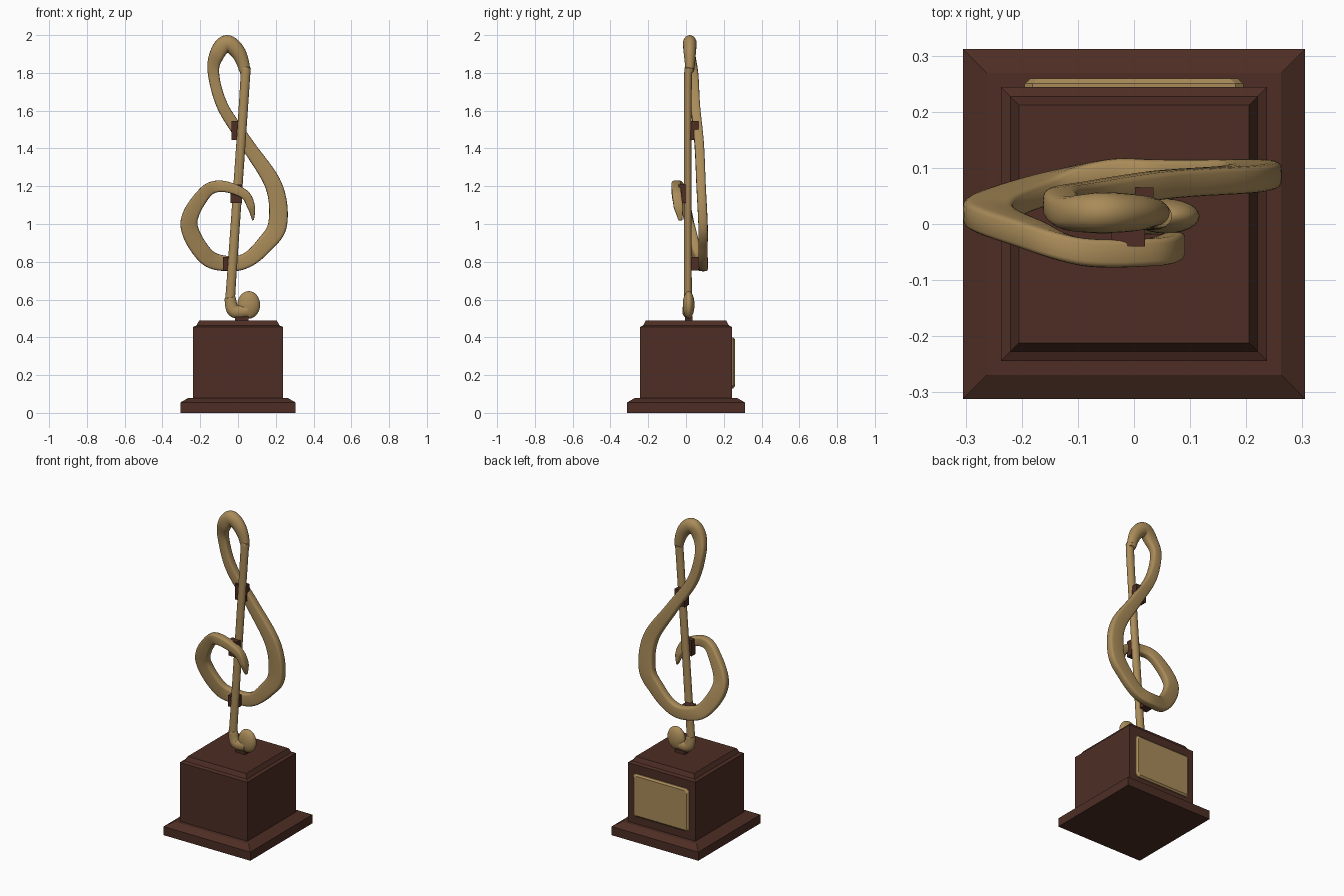
import bpy, bmesh, math
from mathutils import Vector

cube = bpy.data.objects.get("Cube")
if cube:
    bpy.data.objects.remove(cube, do_unlink=True)

CORNERS = [(-1, -1), (1, -1), (1, 1), (-1, 1)]


def material(name, rgb):
    m = bpy.data.materials.new(name)
    m.use_nodes = True
    m.diffuse_color = (*rgb, 1)
    m.node_tree.nodes["Principled BSDF"].inputs["Base Color"].default_value = (*rgb, 1)
    return m


gold = material("antique gold", (0.4, 0.26, 0.1))
wood = material("dark wood", (0.075, 0.027, 0.018))


def finish(bm, name, mat, smooth=False):
    bmesh.ops.recalc_face_normals(bm, faces=bm.faces)
    mesh = bpy.data.meshes.new(name)
    bm.to_mesh(mesh)
    bm.free()
    mesh.materials.append(mat)
    ob = bpy.data.objects.new(name, mesh)
    bpy.context.collection.objects.link(ob)
    if smooth:
        bpy.ops.object.select_all(action='DESELECT')
        ob.select_set(True)
        bpy.context.view_layer.objects.active = ob
        bpy.ops.object.shade_smooth_by_angle(angle=math.radians(40))


def loft(rings, name, mat, smooth=False):
    """Skin a list of equal-length vertex rings and cap both ends."""
    bm = bmesh.new()
    rows = [[bm.verts.new(point) for point in ring] for ring in rings]
    count = len(rows[0])
    for lower, upper in zip(rows, rows[1:]):
        for i in range(count):
            j = (i + 1) % count
            bm.faces.new((lower[i], lower[j], upper[j], upper[i]))
    bm.faces.new(rows[0])
    bm.faces.new(rows[-1])
    finish(bm, name, mat, smooth)


def box(name, mat, centre, half):
    cx, cy, cz = centre
    hx, hy, hz = half
    loft([[(cx + sx * hx, cy + sy * hy, cz + side * hz) for sx, sy in CORNERS]
          for side in (-1, 1)], name, mat)


# Stepped square pedestal, as half width and height
steps = [(0.305, 0), (0.305, 0.055), (0.262, 0.08), (0.237, 0.08),
         (0.237, 0.455), (0.22, 0.463), (0.205, 0.49)]
loft([[(sx * w, sy * (w + 0.007), z) for sx, sy in CORNERS] for w, z in steps],
     "pedestal", wood)


# Award plate on the back, with clipped corners and a bevelled rim
def plate_ring(inset, y):
    width, height, clip = 0.195 - inset, 0.135 - inset, 0.014
    points = []
    for sx, sz in CORNERS:
        pair = [(sx * width, sz * (height - clip)), (sx * (width - clip), sz * height)]
        points += pair if sx * sz > 0 else pair[::-1]
    return [(x, y, 0.265 + z) for x, z in points]


loft([plate_ring(0, 0.24), plate_ring(0, 0.25), plate_ring(0.01, 0.259)],
     "award_plate", gold)

# Treble clef path in hundredths: x, z, y, width of the band
path = [(8, 102, -3, 1), (7, 109, -4, 4), (3, 116, -5, 5), (-9, 120, -5, 6),
        (-18, 116, -2, 7), (-26, 100, 2, 9), (-17, 83, 6, 9), (-5, 79, 9, 8),
        (5, 81, 9, 8), (14, 89, 9, 9), (21, 100, 9, 10), (19, 120, 8, 9),
        (5, 142, 7, 7), (-8, 162, 5, 6), (-13, 180, 4, 6), (-11, 190, 2, 8),
        (-6, 195.5, 2, 9), (0, 191, 2, 8), (3.4, 182, 2, 6), (3.5, 172, 1, 5),
        (-3.5, 70, 1, 5), (-4, 60, 1, 6), (-2, 54, 1, 7), (5, 54, 1, 7)]
STRIP_END, LOOP_TOP = 13, 16


def smooth_path(points, steps_per_span):
    """Catmull-Rom interpolation; yields position along the path and the point."""
    pts = [Vector(p) / 100 for p in points]
    pts = [2 * pts[0] - pts[1]] + pts + [2 * pts[-1] - pts[-2]]
    result = []
    for span, (a, b, c, d) in enumerate(zip(pts, pts[1:], pts[2:], pts[3:])):
        for k in range(steps_per_span):
            t = k / steps_per_span
            curve = (2 * b + (c - a) * t + (2 * a - 5 * b + 4 * c - d) * t ** 2
                     + (3 * b - a - 3 * c + d) * t ** 3) / 2
            result.append((span + t, curve))
    return result + [(len(points) - 1, pts[-2])]


def power(value, exponent):
    return math.copysign(abs(value) ** exponent, value)


# Sweep a section that turns from a squared band into a round rod
line = smooth_path(path, 10)
rings = []
for i, (where, p) in enumerate(line):
    before, after = line[max(i - 1, 0)][1], line[min(i + 1, len(line) - 1)][1]
    tx, tz = (after - before).xy.normalized()
    rod = min(max((where - STRIP_END) / (LOOP_TOP - STRIP_END), 0), 1)
    thickness = (1 - rod) * min(0.05, p.w + 0.01) + rod * p.w * 0.82
    exponent = 2 / (5 - 3 * rod)
    ring = []
    for k in range(20):
        angle = math.tau * k / 20
        u = power(math.cos(angle), exponent) * p.w / 2
        v = power(math.sin(angle), exponent) * thickness / 2
        ring.append((p.x - tz * u, p.z + v, p.y + tx * u))
    rings.append(ring)
loft(rings, "treble_clef", gold, True)

# Rounded terminal at the end of the lower curl
bm = bmesh.new()
bmesh.ops.create_uvsphere(bm, u_segments=24, v_segments=14, radius=1)
for vert in bm.verts:
    vert.co = vert.co * Vector((0.06, 0.031, 0.073)) + Vector((0.057, 0.014, 0.572))
finish(bm, "curl_terminal", gold, True)

# Dark joints where the clef crosses itself and meets the pedestal
box("upper_joint", wood, (0, 0.043, 1.495), (0.035, 0.022, 0.05))
box("spiral_joint", wood, (-0.01, -0.02, 1.16), (0.03, 0.02, 0.05))
box("lower_joint", wood, (-0.05, 0.04, 0.79), (0.03, 0.025, 0.035))
box("foot_joint", wood, (0.02, 0.014, 0.5), (0.035, 0.02, 0.012))
